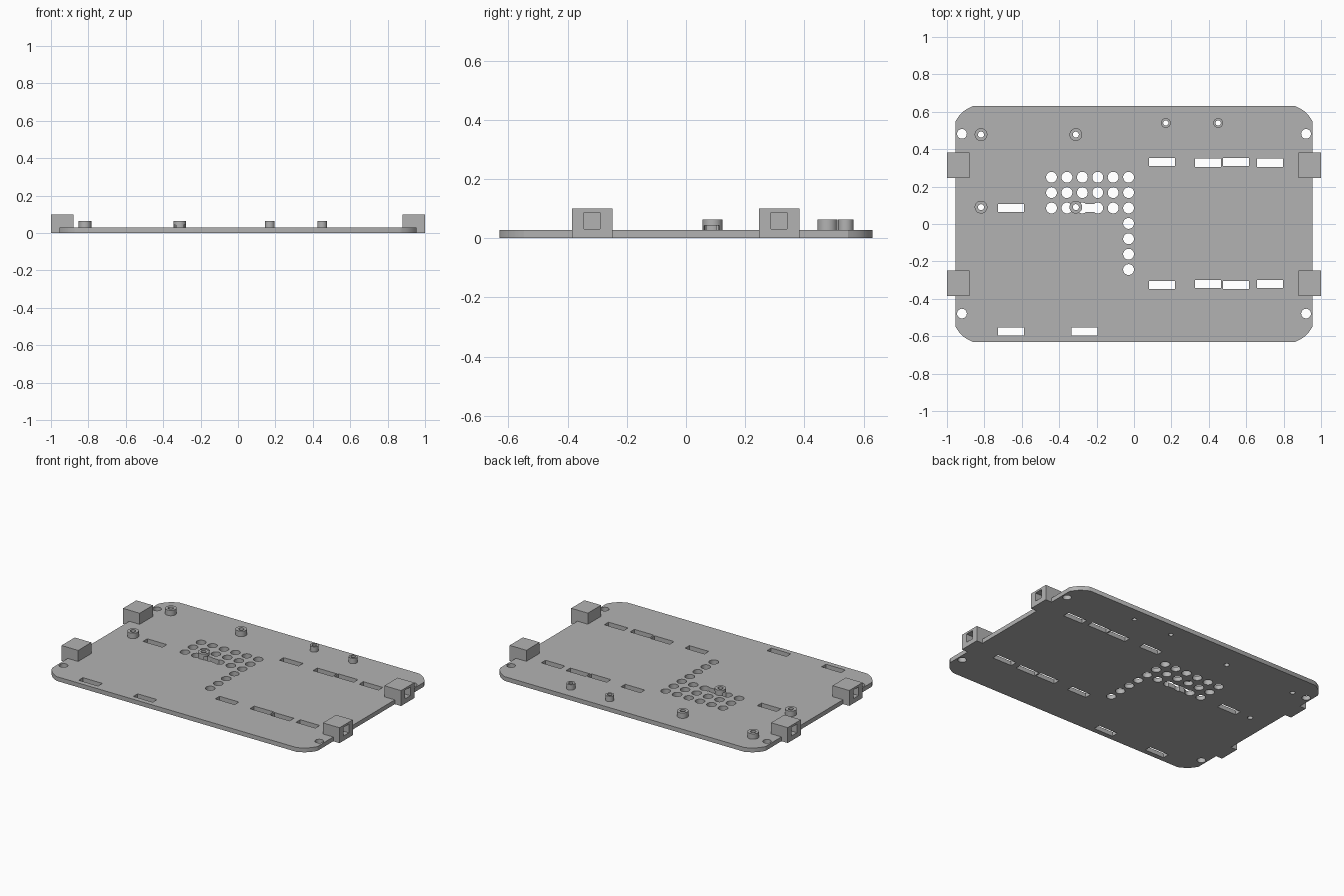
import bpy, bmesh, math
from mathutils import Matrix, Vector

cube = bpy.data.objects.get("Cube")
if cube:
    bpy.data.objects.remove(cube, do_unlink=True)

THICK = 0.028
HOLE_TOP = 0.043

grey = bpy.data.materials.new("mid grey")
grey.use_nodes = True
grey.diffuse_color = (0.45, 0.45, 0.45, 1)
grey.node_tree.nodes["Principled BSDF"].inputs["Base Color"].default_value = (0.45, 0.45, 0.45, 1)


def add_box(bm, x, y, z):
    """Box from (low, high) ranges."""
    lo, hi = zip(x, y, z)
    centre = (Vector(lo) + Vector(hi)) / 2
    size = Vector(hi) - Vector(lo)
    bmesh.ops.create_cube(bm, size=1, matrix=Matrix.Translation(centre) @ Matrix.Diagonal((*size, 1)))


def add_cylinder(bm, x, y, r, z0, z1, sides=32):
    bmesh.ops.create_cone(bm, cap_ends=True, segments=sides, radius1=r, radius2=r, depth=z1 - z0,
                          matrix=Matrix.Translation((x, y, (z0 + z1) / 2)))


def make_object(name, bm):
    bmesh.ops.recalc_face_normals(bm, faces=bm.faces)
    mesh = bpy.data.meshes.new(name)
    bm.to_mesh(mesh)
    bm.free()
    mesh.materials.append(grey)
    obj = bpy.data.objects.new(name, mesh)
    bpy.context.collection.objects.link(obj)
    return obj


parts = []

# Base plate with softly clipped corners
corner = []
a, b = Vector((0.955, 0.548)), Vector((0.863, 0.63))
for i in range(9):
    t = i / 8
    corner.append(a.lerp(b, t) + Vector((1, 1)) * 0.012 * math.sin(math.pi * t) * 0.7)
outline = []
for sx, sy in ((1, 1), (-1, 1), (-1, -1), (1, -1)):
    arc = corner if sx * sy > 0 else corner[::-1]
    outline += [(p.x * sx, p.y * sy, 0) for p in arc]
bm = bmesh.new()
face = bm.faces.new([bm.verts.new(p) for p in outline])
top = bmesh.ops.extrude_face_region(bm, geom=[face])
bmesh.ops.translate(bm, vec=(0, 0, THICK),
                    verts=[v for v in top["geom"] if isinstance(v, bmesh.types.BMVert)])
parts.append(make_object("base_plate", bm))

cut = bmesh.new()

# Side blocks, each with a square pocket in its outer face
for sx, side in ((1, "left"), (-1, "right")):
    for y, end in ((-0.317, "front"), (0.315, "back")):
        bm = bmesh.new()
        add_box(bm, sorted((0.88 * sx, sx)), (y - 0.068, y + 0.068), (0, 0.1))
        parts.append(make_object(f"{end}_{side}_block", bm))
        add_box(cut, sorted((0.91 * sx, 1.05 * sx)), (y - 0.027, y + 0.027), (0.031, 0.087))

# Hollow standoffs: four large, two small
standoffs = [(x, y, 0.034, 0.016) for x in (-0.818, -0.311) for y in (0.09, 0.478)]
standoffs += [(x, 0.54, 0.026, 0.014) for x in (0.17, 0.45)]
for i, (x, y, r, bore) in enumerate(standoffs):
    bm = bmesh.new()
    add_cylinder(bm, x, y, r, 0.012, 0.063)
    parts.append(make_object(f"standoff_{i + 1}", bm))
    add_cylinder(cut, x, y, bore, -0.03, 0.09)

# Corner screw holes
for x in (-0.92, 0.92):
    for y in (-0.479, 0.482):
        add_cylinder(cut, x, y, 0.026, -0.02, HOLE_TOP)

# Vent holes: three rows, with the last column running on
for row in range(7):
    for col in range(6):
        if row < 3 or col == 5:
            add_cylinder(cut, -0.441 + 0.0824 * col, 0.25 - 0.0823 * row, 0.029, -0.02, HOLE_TOP)

# Strap slots
slots = [(-0.658, 0.086), (-0.265, 0.086), (-0.658, -0.575), (-0.265, -0.575)]
for x, shift in ((0.15, 0), (0.396, 1), (0.545, 0), (0.727, 1)):
    slots += [(x, 0.332 - 0.005 * shift), (x, -0.326 + 0.005 * shift)]
for x, y in slots:
    add_box(cut, (x - 0.07, x + 0.07), (y - 0.022, y + 0.022), (-0.02, HOLE_TOP))

# Cut every part with the shared cutter
cutter = make_object("hole_cutter", cut)
cutter.hide_render = True
for obj in parts:
    mod = obj.modifiers.new("holes", "BOOLEAN")
    mod.operation = "DIFFERENCE"
    mod.solver = "EXACT"
    mod.use_self = True
    mod.object = cutter
bpy.context.view_layer.update()
graph = bpy.context.evaluated_depsgraph_get()
results = [bpy.data.meshes.new_from_object(obj.evaluated_get(graph)) for obj in parts]
for obj, mesh in zip(parts, results):
    obj.modifiers.clear()
    obj.data = mesh
bpy.data.objects.remove(cutter, do_unlink=True)

# Smooth round walls, sharp edges
bpy.ops.object.select_all(action="DESELECT")
for obj in parts:
    obj.select_set(True)
bpy.context.view_layer.objects.active = parts[0]
bpy.ops.object.shade_smooth_by_angle(angle=math.radians(30))
